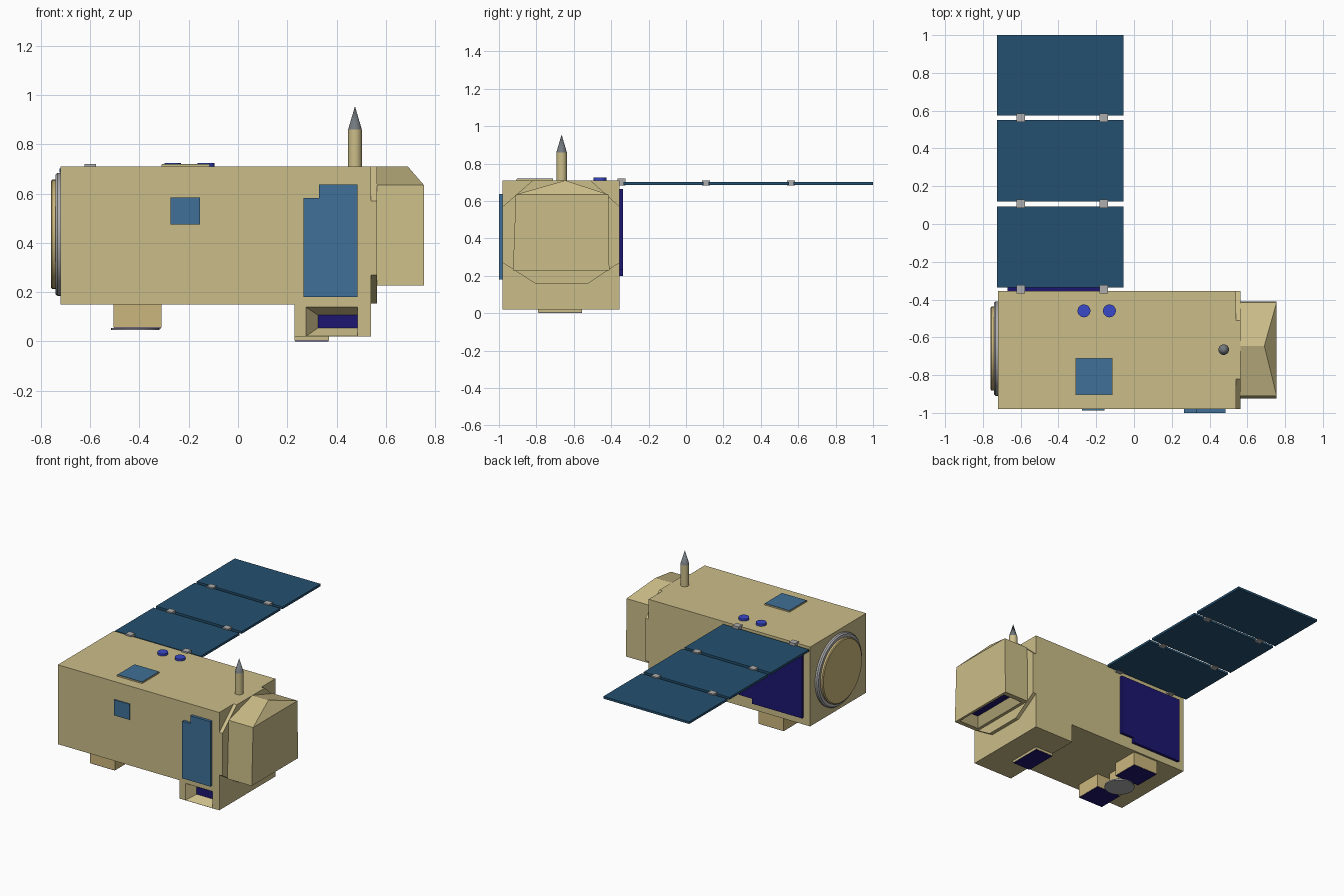
import bpy, bmesh, math
from mathutils import Vector

if "Cube" in bpy.data.objects:
    bpy.data.objects.remove(bpy.data.objects["Cube"])


def material(name, rgb):
    m = bpy.data.materials.new(name)
    m.diffuse_color = (*rgb, 1)
    m.use_nodes = True
    m.node_tree.nodes["Principled BSDF"].inputs["Base Color"].default_value = m.diffuse_color
    return m


TAN = material("tan", (0.60, 0.51, 0.25))
GOLD = material("gold", (0.60, 0.47, 0.20))
GREY = material("grey", (0.42, 0.42, 0.43))
DARK = material("dark_grey", (0.17, 0.19, 0.21))
SOLAR = material("solar", (0.018, 0.08, 0.16))
BLUE = material("panel_blue", (0.05, 0.16, 0.31))
NAVY = material("navy", (0.012, 0.008, 0.16))
BUTTON = material("button_blue", (0.04, 0.065, 0.58))


def finish(name, bm, mat):
    bmesh.ops.recalc_face_normals(bm, faces=bm.faces[:])
    me = bpy.data.meshes.new(name)
    bm.to_mesh(me)
    bm.free()
    ob = bpy.data.objects.new(name, me)
    bpy.context.collection.objects.link(ob)
    me.materials.append(mat)
    return ob


def prism(name, pts, axis, lo, hi, mat):
    """Extrude a 2D outline along one axis."""
    bm = bmesh.new()
    vs = []
    for u, v in pts:
        c = [u, v]
        c.insert(axis, lo)
        vs.append(bm.verts.new(c))
    f = bm.faces.new(vs)
    r = bmesh.ops.extrude_face_region(bm, geom=[f])
    d = Vector()
    d[axis] = hi - lo
    bmesh.ops.translate(bm, vec=d, verts=[g for g in r["geom"] if isinstance(g, bmesh.types.BMVert)])
    return finish(name, bm, mat)


def box(name, x, y, z, mat):
    return prism(name, [(x[0], y[0]), (x[1], y[0]), (x[1], y[1]), (x[0], y[1])], 2, z[0], z[1], mat)


def hull(name, pts, mat):
    bm = bmesh.new()
    for p in pts:
        bm.verts.new(p)
    bmesh.ops.convex_hull(bm, input=bm.verts[:])
    bmesh.ops.dissolve_limit(bm, angle_limit=0.01, verts=bm.verts[:], edges=bm.edges[:])
    return finish(name, bm, mat)


def lathe(name, profile, loc, mat, rot=(0, 0, 0), n=32):
    """Revolve (radius, height) points about z, both ends on the axis."""
    bm = bmesh.new()
    vs = [bm.verts.new((r, 0, h)) for r, h in profile]
    es = [bm.edges.new(e) for e in zip(vs, vs[1:])]
    bmesh.ops.spin(bm, geom=vs + es, cent=(0, 0, 0), axis=(0, 0, 1), angle=math.tau, steps=n)
    bmesh.ops.remove_doubles(bm, verts=bm.verts[:], dist=1e-5)
    ob = finish(name, bm, mat)
    ob.location, ob.rotation_euler = loc, rot
    bpy.context.view_layer.objects.active = ob
    ob.select_set(True)
    bpy.ops.object.shade_smooth_by_angle(angle=math.radians(35))
    ob.select_set(False)
    return ob


def cut(ob, cutter):
    m = ob.modifiers.new("recess", "BOOLEAN")
    m.operation, m.object, m.solver = "DIFFERENCE", cutter, "EXACT"
    cutter.hide_render = True
    cutter.hide_set(True)


# Main body with stepped lower housing
Y0, Y1 = -0.98, -0.355
body = prism("main_body", [(-0.72, 0.15), (0.23, 0.15), (0.23, 0.02), (0.54, 0.02), (0.54, 0.71), (-0.72, 0.71)],
             1, Y0, Y1, TAN)
prism("end_flange", [(Y0, 0.27), (Y0, 0.57), (-0.82, 0.71), (-0.51, 0.71), (Y1, 0.57), (Y1, 0.27),
                     (-0.53, 0.155), (-0.80, 0.155)], 0, 0.54, 0.565, TAN)

# Recessed window in the lower housing
cut(body, hull("window_cutter", [(x, -1.0, z) for x in (0.26, 0.486) for z in (0.01, 0.15)] +
               [(x, -0.92, z) for x in (0.325, 0.486) for z in (0.055, 0.107)], TAN))
box("window_pane", (0.325, 0.485), (-0.925, -0.915), (0.055, 0.107), NAVY)

# Hipped hood with open underside
hood = hull("hood", [(x, y, z) for x in (0.565, 0.755)
                     for y, z in ((-0.91, 0.635), (-0.415, 0.635), (-0.925, 0.228), (-0.41, 0.228))] +
            [(x, -0.645, 0.71) for x in (0.565, 0.69)], TAN)
cut(hood, hull("hood_cutter", [(x, y, 0.22) for x in (0.58, 0.74) for y in (-0.90, -0.44)] +
               [(x, y, 0.29) for x in (0.63, 0.72) for y in (-0.84, -0.50)], TAN))
box("hood_pane", (0.63, 0.72), (-0.84, -0.50), (0.28, 0.295), NAVY)

# Surface panels
box("small_front_panel", (-0.275, -0.155), (-0.988, Y0), (0.475, 0.585), BLUE)
prism("large_front_panel", [(0.265, 0.18), (0.485, 0.18), (0.485, 0.638), (0.328, 0.638), (0.328, 0.583),
                            (0.265, 0.583)], 1, -1.0, Y0, BLUE)
box("top_panel_base", (-0.31, -0.115), (-0.905, -0.71), (0.71, 0.718), TAN)
box("top_panel", (-0.308, -0.117), (-0.903, -0.712), (0.718, 0.721), BLUE)
prism("rear_panel", [(-0.67, 0.2), (-0.28, 0.2), (-0.28, 0.235), (-0.18, 0.235), (-0.18, 0.665), (-0.67, 0.665)],
      1, Y1, -0.336, NAVY)
box("bottom_panel_base", (0.23, 0.37), (-0.79, -0.555), (0.003, 0.02), TAN)
box("bottom_panel", (0.232, 0.368), (-0.788, -0.557), (0.0, 0.003), NAVY)

# Round end cap
turn = (0, -math.pi / 2, 0)
lathe("end_ring", [(0, 0), (0.25, 0), (0.25, 0.013), (0.242, 0.022), (0, 0.022)], (-0.72, -0.66, 0.435), GREY, turn, 48)
lathe("end_disc", [(0, 0), (0.222, 0), (0.222, 0.013), (0.215, 0.018), (0, 0.018)], (-0.742, -0.66, 0.435), GOLD, turn, 48)

# Antenna and top buttons
lathe("antenna_mast", [(0, 0), (0.028, 0), (0.028, 0.15), (0, 0.15)], (0.475, -0.665, 0.71), TAN, n=24)
lathe("antenna_tip", [(0, 0), (0.028, 0), (0, 0.095)], (0.475, -0.665, 0.86), DARK, n=24)
for x in (-0.265, -0.13):
    lathe("top_button", [(0, 0), (0.034, 0), (0.034, 0.015), (0, 0.015)], (x, -0.46, 0.71), BUTTON)

# Underside sensors and dish
for ya, yb in ((-0.56, -0.368), (-0.93, -0.74)):
    box("sensor_box", (-0.505, -0.31), (ya, yb), (0.056, 0.15), GOLD)
    box("sensor_face", (-0.503, -0.312), (ya + 0.002, yb - 0.002), (0.053, 0.056), NAVY)
lathe("dish", [(0, 0), (0.098, 0), (0.098, 0.009), (0, 0.009)], (-0.417, -0.645, 0.046), GREY)
box("dish_stem", (-0.46, -0.37), (-0.69, -0.60), (0.055, 0.15), GOLD)

# Solar wing: three panels joined by hinges
for ya, yb, hy, hz in ((-0.335, 0.093, -0.345, 0.72), (0.12, 0.55, 0.107, 0.71), (0.575, 1.0, 0.562, 0.71)):
    box("solar_panel", (-0.725, -0.055), (ya, yb), (0.686, 0.702), SOLAR)
    for hx in (-0.60, -0.16):
        box("hinge", (hx - 0.023, hx + 0.023), (hy - 0.022, hy + 0.022), (0.684, hz), GREY)
